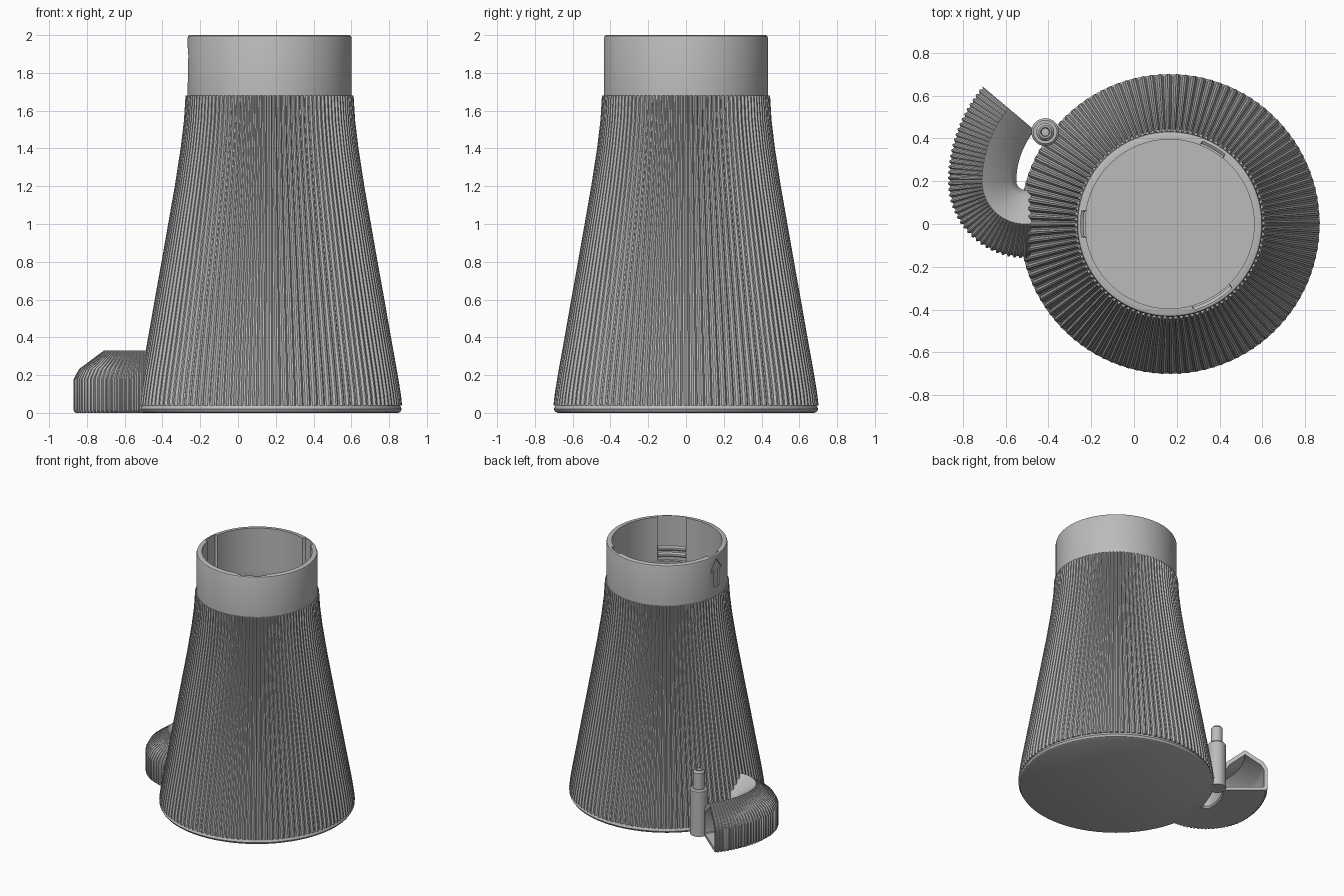
import bpy, bmesh, math
from mathutils import Vector

if "Cube" in bpy.data.objects:
    bpy.data.objects.remove(bpy.data.objects["Cube"], do_unlink=True)

CX = 0.167          # tower axis
RIBS = 108
STEPS = RIBS * 4
RIB_DEPTH = 0.011

grey = bpy.data.materials.new("plain grey")
grey.use_nodes = True
grey.diffuse_color = (0.5, 0.5, 0.5, 1)
grey.node_tree.nodes["Principled BSDF"].inputs["Base Color"].default_value = (0.5, 0.5, 0.5, 1)


def loft(name, rings):
    """Skin a list of equal-length closed rings and cap both ends."""
    bm = bmesh.new()
    rows = [[bm.verts.new(p) for p in ring] for ring in rings]
    n = len(rows[0])
    for a, b in zip(rows, rows[1:]):
        for i in range(n):
            j = (i + 1) % n
            bm.faces.new((a[i], a[j], b[j], b[i]))
    bm.faces.new(rows[0])
    bm.faces.new(rows[-1])
    bmesh.ops.recalc_face_normals(bm, faces=bm.faces)
    mesh = bpy.data.meshes.new(name)
    bm.to_mesh(mesh)
    bm.free()
    mesh.materials.append(grey)
    obj = bpy.data.objects.new(name, mesh)
    bpy.context.collection.objects.link(obj)
    return obj


def activate(obj):
    bpy.ops.object.select_all(action='DESELECT')
    obj.select_set(True)
    bpy.context.view_layer.objects.active = obj


def smooth(obj):
    activate(obj)
    bpy.ops.object.shade_smooth_by_angle(angle=math.radians(30))


def ring(z, radius, cx=CX, cy=0, n=STEPS):
    """Horizontal ring; radius is a function of the step index."""
    out = []
    for i in range(n):
        a = 2 * math.pi * i / n
        r = radius(i)
        out.append((cx + r * math.cos(a), cy + r * math.sin(a), z))
    return out


def plain(r):
    return lambda i: r


def ribbed(r):
    return lambda i: r if i % 4 < 2 else r - RIB_DEPTH


# Locking slots inside the neck: centre angle and half width in degrees
SLOTS = [(60, 9), (180, 8.5), (300, 15)]


def slotted(wall, slot):
    def radius(i):
        deg = 360 * i / STEPS
        return slot if any(abs(deg - c) < h for c, h in SLOTS) else wall
    return radius


# Tower: base, ribbed flank, neck, rim, slotted bore and floor
flank = [(0.04, 0.702), (0.1, 0.695), (0.2, 0.679), (0.4, 0.643), (0.6, 0.608), (0.8, 0.572),
         (1.0, 0.537), (1.2, 0.502), (1.4, 0.471), (1.55, 0.453), (1.68, 0.445)]
rings = [ring(z, plain(r)) for z, r in [(0, 0.68), (0.006, 0.692), (0.02, 0.7), (0.04, 0.69)]]
rings += [ring(z, ribbed(r)) for z, r in flank]
rings += [ring(z, plain(r)) for z, r in
          [(1.68, 0.434), (1.985, 0.434), (1.996, 0.43), (2, 0.422)]]
for z, slot in [(2, 0.416), (1.76, 0.416), (1.75, 0.403), (1.735, 0.403), (1.725, 0.416),
                (1.71, 0.416), (1.70, 0.403), (1.685, 0.403), (1.675, 0.416), (1.65, 0.416),
                (1.65, 0.394)]:
    rings.append(ring(z, slotted(0.395, slot)))
rings += [ring(z, plain(r - 0.05)) for z, r in reversed(flank[:-2])]
tower = loft("tower", rings)

# Arrow engraved in the side of the neck
outline = [(0, 1.97), (0.07, 1.88), (0.03, 1.88), (0.03, 1.75),
           (-0.03, 1.75), (-0.03, 1.88), (-0.07, 1.88)]
face_x = CX - 0.434
cutter = loft("arrow_cutter", [[(x, y, z) for y, z in outline]
                               for x in (face_x - 0.05, face_x + 0.01)])
cutter.hide_render = True
cut = tower.modifiers.new("arrow", 'BOOLEAN')
cut.operation = 'DIFFERENCE'
cut.solver = 'EXACT'
cut.object = cutter
activate(tower)
bpy.ops.object.modifier_apply(modifier=cut.name)
bpy.data.objects.remove(cutter, do_unlink=True)
smooth(tower)

# Curved duct at the foot: straight start, tight bend, then a wide bend
BEND = Vector((-0.51, 0.2))
R1, R2 = 0.2, 0.53
SWEEP = math.radians(40)


def duct_frame(t):
    """Centre point and outward direction along the duct, t in 0..1."""
    if t < 0.08:
        return Vector((-0.45 - 0.06 * t / 0.08, 0)), Vector((0, -1))
    if t < 0.56:
        a = math.pi / 2 * (t - 0.08) / 0.48
        d = Vector((-math.sin(a), -math.cos(a)))
        return BEND + R1 * d, d
    a = SWEEP * (t - 0.56) / 0.44
    d = Vector((-math.cos(a), math.sin(a)))
    return BEND + Vector((R2 - R1, 0)) + R2 * d, d


def duct_ring(t, section, groove=0.0):
    c, d = duct_frame(t)
    out = []
    for o, z in section:
        if o > 0:           # ribs only on the outer side
            o -= groove
            z = max(z - groove * 0.6, 0) if z > 0.2 else z
        p = c + d * o
        out.append((p.x, p.y, z))
    return out


def mirrored(half, apex):
    return half + [apex] + [(-o, z) for o, z in reversed(half)]


shell = mirrored([(0.15, 0), (0.16, 0.012), (0.16, 0.18), (0.132, 0.232)], (0, 0.33))
bore = mirrored([(0.13, 0.025), (0.135, 0.03), (0.135, 0.17), (0.112, 0.21)], (0, 0.295))
COUNT = 168
rings = [duct_ring(k / COUNT, shell, 0.009 if k % 4 > 1 else 0) for k in range(COUNT + 1)]
rings += [duct_ring(k / 40, bore) for k in range(40, 0, -1)]
smooth(loft("curved_duct", rings))

# Stepped post beside the duct
post = [(0, 0.065), (0.355, 0.065), (0.365, 0.055), (0.365, 0.042), (0.49, 0.042),
        (0.505, 0.03), (0.505, 0.022), (0.49, 0.018)]
smooth(loft("stepped_post", [ring(z, plain(r), -0.415, 0.43, 32) for z, r in post]))
